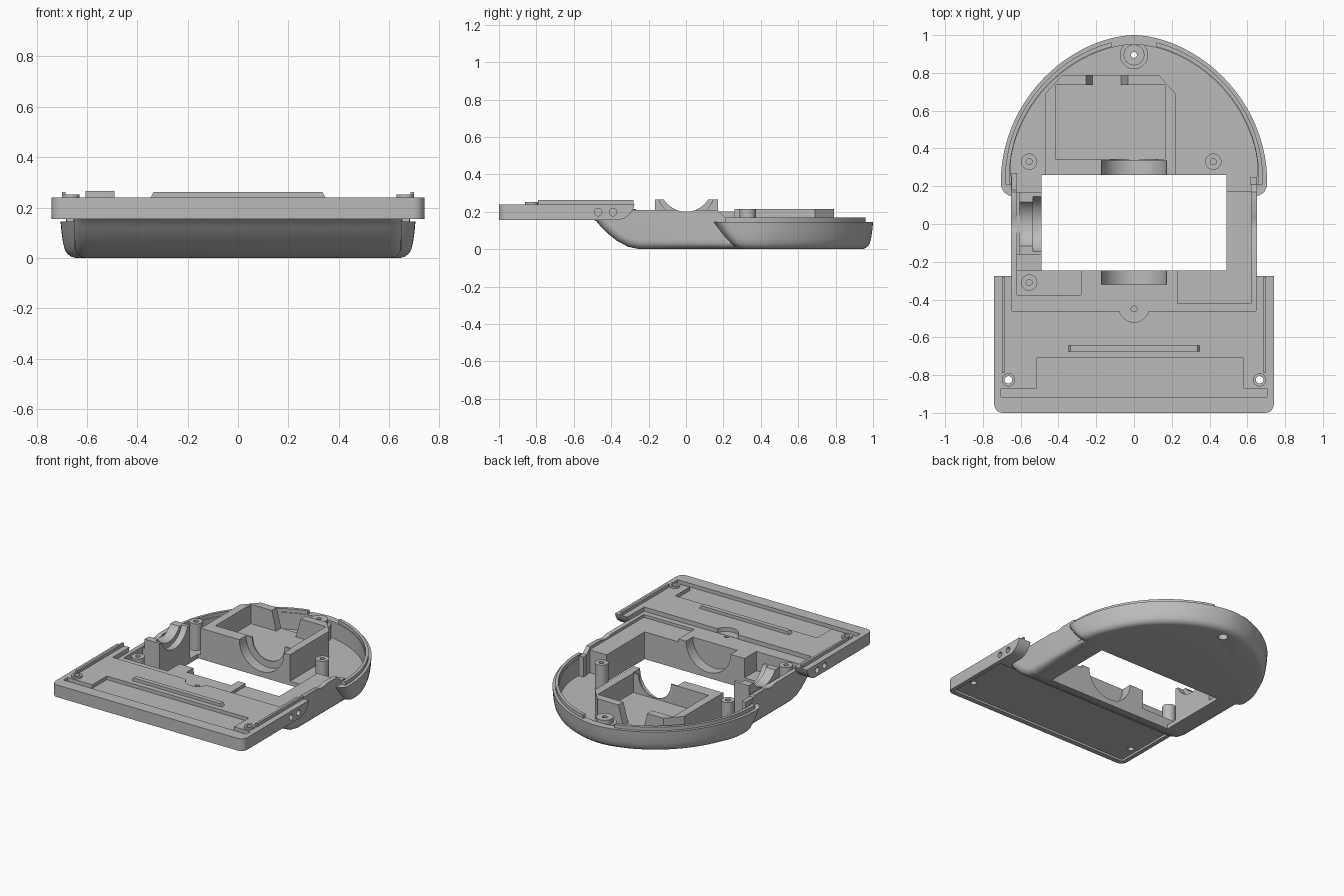
import bpy, bmesh, math
from mathutils import Vector

if "Cube" in bpy.data.objects:
    bpy.data.objects.remove(bpy.data.objects["Cube"], do_unlink=True)

grey = bpy.data.materials.new("plain grey")
grey.use_nodes = True
colour = (0.5, 0.5, 0.5, 1)
grey.diffuse_color = colour
grey.node_tree.nodes["Principled BSDF"].inputs["Base Color"].default_value = colour


def loft(name, rings, bevel=None):
    """Skin a stack of equal rings into a closed solid."""
    bm = bmesh.new()
    loops = [[bm.verts.new(p) for p in ring] for ring in rings]
    for low, high in zip(loops, loops[1:]):
        for i in range(len(low)):
            j = (i + 1) % len(low)
            bm.faces.new((low[i], low[j], high[j], high[i]))
    bm.faces.new(loops[0][::-1])
    bm.faces.new(loops[-1])
    bmesh.ops.recalc_face_normals(bm, faces=bm.faces[:])
    if bevel:
        width, segments, rule = bevel
        edges = [e for e in bm.edges if rule(*[v.co for v in e.verts])]
        bmesh.ops.bevel(bm, geom=edges, offset=width, segments=segments,
                        profile=0.5, affect='EDGES')
        bmesh.ops.recalc_face_normals(bm, faces=bm.faces[:])
    mesh = bpy.data.meshes.new(name)
    bm.to_mesh(mesh)
    bm.free()
    mesh.materials.append(grey)
    obj = bpy.data.objects.new(name, mesh)
    bpy.context.collection.objects.link(obj)
    return obj


def prism(name, pts, axis, a, b, bevel=None):
    """Extrude a 2D outline along an axis from a to b."""
    place = {'x': lambda u, v, w: Vector((w, u, v)),
             'y': lambda u, v, w: Vector((u, w, v)),
             'z': lambda u, v, w: Vector((u, v, w))}[axis]
    return loft(name, [[place(u, v, w) for u, v in pts] for w in (a, b)], bevel)


def box(name, x0, x1, y0, y1, z0, z1, bevel=None):
    return prism(name, [(x0, y0), (x1, y0), (x1, y1), (x0, y1)], 'z', z0, z1, bevel)


def rod(name, u, v, r, axis, a, b, n=40):
    pts = [(u + r * math.cos(math.tau * i / n), v + r * math.sin(math.tau * i / n))
           for i in range(n)]
    return prism(name, pts, axis, a, b)


def boolean(target, other, operation):
    mod = target.modifiers.new("bool", 'BOOLEAN')
    mod.operation, mod.solver, mod.object = operation, 'EXACT', other
    bpy.context.view_layer.objects.active = target
    bpy.ops.object.modifier_apply(modifier=mod.name)


def cut(targets, *cutters):
    for cutter in cutters:
        for target in targets:
            boolean(target, cutter, 'DIFFERENCE')
        bpy.data.objects.remove(cutter, do_unlink=True)


# Rounded rear outline: short front corner, then an elliptical sweep to the back
STEPS = 28
HALF = [(.6, .14), (.66, .15), (.69, .17), (.703, .195)]
HALF += [(.705 * math.cos(t) ** 1.12, .22 + .78 * math.sin(t))
         for t in (math.pi / 2 * i / STEPS for i in range(STEPS))]


def outline(inset, sweep=0):
    """Shrink the outline inward; sweep pulls its front end back."""
    pts = HALF + [(0, 1)] + [(-x, y) for x, y in reversed(HALF)]
    return [(x * (1 - inset / .705),
             .5 + (y - .5) * (1 - inset / .5 - (sweep if y < .5 else 0))) for x, y in pts]


# Hull: rounded rear tray joined to the curved middle body
levels = [(0, .06), (.005, .042), (.016, .027), (.032, .017), (.06, .01), (.1, .004), (.145, 0)]
hull = loft("hull", [[(x, y, z) for x, y in outline(o, .28 * (1 - z / .145))]
                     for z, o in levels])
side = [(-.5, .21), (-.5, .16), (-.48, .15), (-.455, .12), (-.42, .085), (-.37, .045),
        (-.31, .013), (-.25, 0), (.36, 0), (.36, .14), (.24, .165), (.215, .165), (.17, .21)]
middle = prism("middle", side, 'x', -.65, .65,
               (.045, 5, lambda p, q: abs(p.x - q.x) < .001 and max(p.z, q.z) < .16
                and abs(p.y - q.y) > .001))
boolean(hull, middle, 'UNION')
bpy.data.objects.remove(middle, do_unlink=True)

# Hollow the hull, then open the window, bearings and screw holes
cut([hull],
    prism("cavity", outline(.05, .1), 'z', .03, .5),
    box("rear_opening", -.62, .62, .175, .38, .03, .5),
    box("middle_cavity", -.62, .49, -.245, .3, .03, .5),
    box("right_recess", -.62, -.28, -.375, -.2, .075, .5),
    box("left_ledge_front", .23, .62, -.42, -.2, .19, .5),
    box("left_ledge", .48, .62, -.3, .3, .19, .5),
    box("window", -.49, .49, -.245, .26, -.1, .5),
    rod("front_bearing", 0, .21, .172, 'y', -.32, -.2),
    rod("side_bearing", 0, .34, .14, 'x', -1, 1),
    rod("tab_hole", 0, -.45, .016, 'z', .165, .3))

# Raised lip inside the rear rim, open at the back
lip = prism("rim_lip", outline(.022), 'z', .1, .17)
cut([lip], prism("inner", outline(.045), 'z', 0, .5),
    box("back_gap", -.12, .12, .8, 1.1, 0, .5),
    box("front_gap", -1, 1, 0, .21, 0, .5))

# Rear compartment with chamfered back corners and a tapered gap
tray = prism("compartment", [(-.47, .26), (.22, .26), (.22, .69), (.13, .79),
                             (-.38, .79), (-.47, .69)], 'z', .02, .215)
cut([tray],
    box("pocket", -.415, .165, .345, .735, .08, .5),
    prism("back_gap", [(-.22, .08), (-.07, .08), (-.03, .22), (-.255, .22)], 'y', .7, .9),
    rod("bearing", 0, .21, .172, 'y', .2, .335),
    rod("bearing_inner", 0, .21, .125, 'y', .3, .4))

# Side saddle with a stepped round seat
saddle = box("side_saddle", -.625, -.49, -.165, .17, .02, .265)
cut([saddle], rod("seat", 0, .34, .14, 'x', -.8, -.3),
    rod("seat_step", 0, .32, .155, 'x', -.535, -.3),
    box("outer_trim", -.8, -.605, -.3, .3, .2, .5))

# Small wall blocks beside the saddle and opposite wall
box("right_wall_block", -.648, -.62, .17, .27, .03, .2)
box("left_wall_block", .615, .65, .21, .25, .03, .17)

# Screw posts and rear boss
for label, x, y, z in (("rear_right", -.555, .33, .02), ("rear_left", .42, .33, .02),
                       ("front_right", -.555, -.31, .06)):
    post = rod(label + "_post", x, y, .043, 'z', z, .215)
    cut([post], rod("pin", x, y, .016, 'z', .1, .3, 20))
boss = rod("rear_boss", 0, .895, .075, 'z', .02, .13)
boss_tip = rod("rear_boss_tip", 0, .895, .055, 'z', .1, .165)
cut([boss, boss_tip, hull], rod("hole", 0, .895, .016, 'z', -.1, .3, 24),
    rod("counterbore", 0, .895, .032, 'z', -.1, .06, 24))

# Front plate with rounded front corners
plate = box("front_plate", -.74, .74, -1, -.46, .155, .24,
            (.045, 5, lambda p, q: abs(p.z - q.z) > .01 and p.y < -.9))
sunk = [(-.705, -.915), (.705, -.915), (.705, -.87), (.58, -.87), (.58, -.71),
        (-.515, -.71), (-.515, -.87), (-.705, -.87)]
cut([plate], prism("sunk_panel", sunk, 'z', .215, .4),
    box("underside", -.71, .71, -.965, -.5, .1, .17),
    rod("tab_notch", 0, -.44, .08, 'z', .212, .4))

# Raised ridge across the plate
prism("plate_ridge", [(-.35, .235), (.35, .235), (.335, .262), (-.335, .262)], 'y', -.675, -.643)

# Side arms, rails and screw bosses, one per side
arm_side = [(-.47, .155), (-.36, .155), (-.325, .167), (-.297, .19), (-.28, .22),
            (-.275, .24), (-.47, .24)]
for label, s in (("left", 1), ("right", -1)):
    arm = prism(label + "_arm", arm_side, 'x', s * .645, s * .74)
    box(label + "_rail", s * .685, s * .7, -.79, -.28, .23, .262)
    ring = rod(label + "_plate_boss", s * .665, -.825, .035, 'z', .17, .252)
    cut([plate, ring], rod("screw", s * .665, -.825, .02, 'z', 0, .4, 24))
    for y in (-.47, -.39):
        cut([plate, arm], rod("side_hole", y, .198, .02, 'x', s * .71, s * .8, 24))

# Smooth the curves and keep the corners crisp
bpy.ops.object.select_all(action='DESELECT')
for obj in bpy.context.collection.objects:
    if obj.type == 'MESH':
        obj.select_set(True)
        bpy.context.view_layer.objects.active = obj
bpy.ops.object.shade_smooth_by_angle(angle=math.radians(32))
